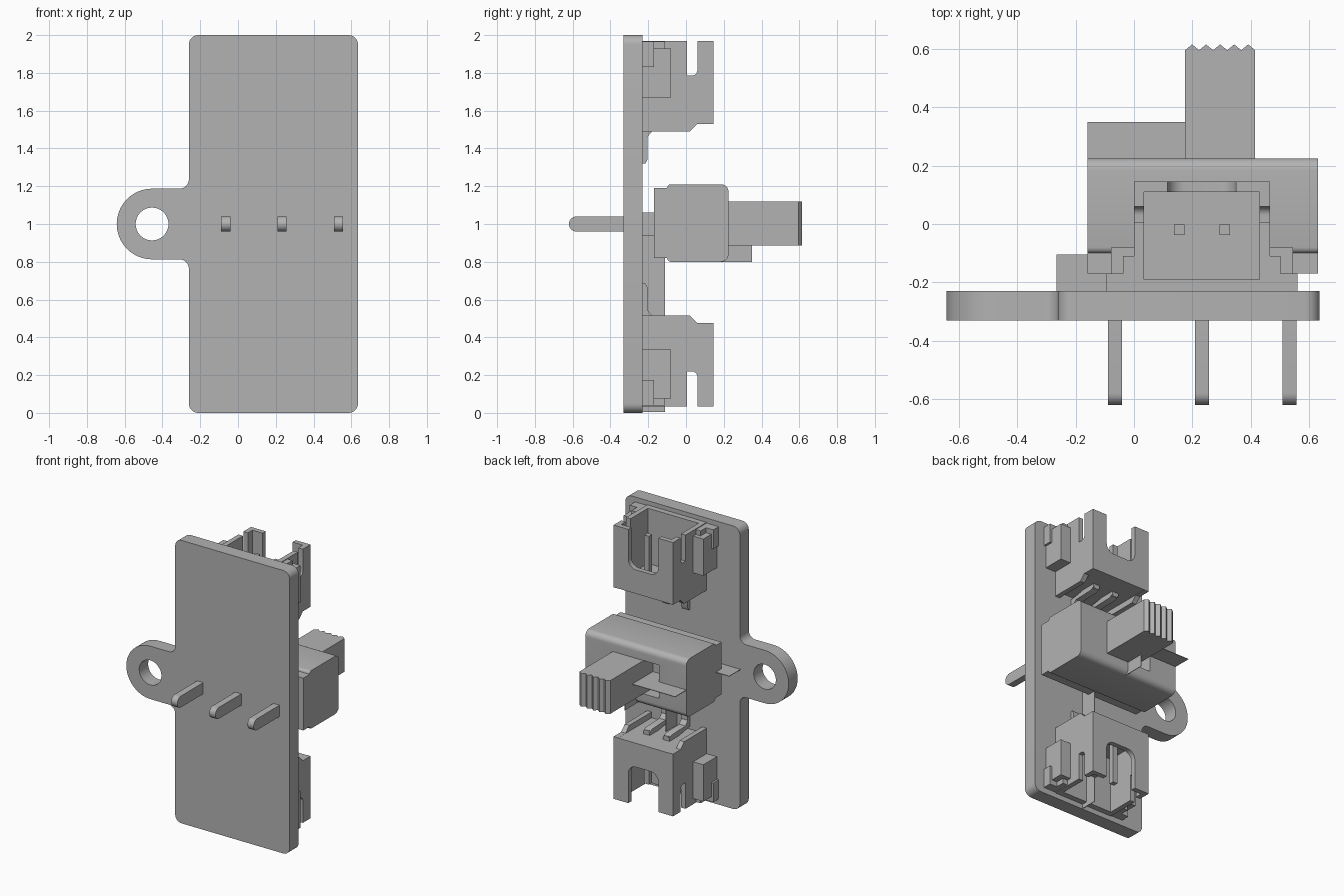
import bpy, bmesh
from math import sin, cos, radians
from mathutils import Matrix

if "Cube" in bpy.data.objects:
    bpy.data.objects.remove(bpy.data.objects["Cube"], do_unlink=True)

grey = bpy.data.materials.new("plain_grey")
grey.use_nodes = True
COLOUR = (0.45, 0.45, 0.45, 1)
grey.diffuse_color = COLOUR
grey.node_tree.nodes["Principled BSDF"].inputs["Base Color"].default_value = COLOUR
parts = []


def arc(a, b, r, start, end, n=8):
    angles = [radians(start + (end - start) * i / n) for i in range(n + 1)]
    return [(a + r * cos(t), b + r * sin(t)) for t in angles]


def prism(name, axis, pts, lo, hi):
    """Extrude a profile, given in the two other axes, along one axis."""
    place = {"x": lambda a, b, h: (h, a, b),
             "y": lambda a, b, h: (a, h, b),
             "z": lambda a, b, h: (a, b, h)}[axis]
    bm = bmesh.new()
    low = [bm.verts.new(place(a, b, lo)) for a, b in pts]
    high = [bm.verts.new(place(a, b, hi)) for a, b in pts]
    bm.faces.new(low)
    bm.faces.new(high)
    for i in range(len(pts)):
        j = (i + 1) % len(pts)
        bm.faces.new((low[i], low[j], high[j], high[i]))
    bmesh.ops.recalc_face_normals(bm, faces=bm.faces)
    mesh = bpy.data.meshes.new(name)
    bm.to_mesh(mesh)
    bm.free()
    mesh.materials.append(grey)
    ob = bpy.data.objects.new(name, mesh)
    bpy.context.collection.objects.link(ob)
    parts.append(ob)
    return ob


def box(name, x, y, z):
    pts = [(x[0], y[0]), (x[1], y[0]), (x[1], y[1]), (x[0], y[1])]
    return prism(name, "z", pts, *z)


def cut(ob, *cutters):
    """Subtract the cutters, then drop them."""
    for c in cutters:
        mod = ob.modifiers.new("cut", "BOOLEAN")
        mod.operation, mod.solver, mod.object = "DIFFERENCE", "EXACT", c
    graph = bpy.context.evaluated_depsgraph_get()
    mesh = bpy.data.meshes.new_from_object(ob.evaluated_get(graph))
    ob.modifiers.clear()
    ob.data = mesh
    for c in cutters:
        parts.remove(c)
        bpy.data.objects.remove(c, do_unlink=True)


# Board with a rounded mounting tab and hole
outline = (arc(.585, .05, .05, -90, 0) + arc(.585, 1.95, .05, 0, 90)
           + arc(-.21, 1.95, .05, 90, 180) + arc(-.31, 1.237, .05, 0, -90)
           + arc(-.455, 1, .187, 90, 270, 32) + arc(-.31, .763, .05, 90, 0)
           + arc(-.21, .05, .05, 180, 270))
board = prism("board", "y", outline, -.33, -.23)
cut(board, prism("hole", "y", arc(-.455, 1, .087, 0, 348.75, 31), -.5, 0))

# Switch pins with rounded tips and wider shoulders
for i, x in enumerate((-.065, .233, .532)):
    tip = arc(-.58, 1, .04, 90, 270, 12) + [(-.15, .96), (-.15, 1.04)]
    prism(f"switch_pin_{i}", "x", tip, x - .024, x + .024)
    box(f"pin_shoulder_{i}", (x - .024, x + .024), (-.23, -.15), (.94, 1.06))

# Switch housing with a slot for the slider
profile = ([(-.17, 1.19), (-.17, .82), (-.1, .82)]
           + arc(-.08, .82, .02, 180, 270, 4) + arc(.185, .84, .04, 270, 360)
           + arc(.185, 1.17, .04, 0, 90) + arc(-.08, 1.19, .02, 90, 180, 4))
housing = prism("switch_housing", "x", profile, -.16, .63)
cut(housing, box("slot", (.055, .415), (.12, .3), (.885, 1.12)))

# Slider with a ridged end
step = .24 / 10
ridges = [(.415 - i * step, .615 if i % 2 else .595) for i in range(11)]
prism("switch_slider", "z", [(.175, .12), (.415, .12)] + ridges, .885, 1.12)

# Thin crossed plates on the board and on the switch
T = .002
box("board_plate_flat", (-.265, .235), (-.23, -.105), (1 - T, 1 + T))
box("board_plate_upright", (.235 - T, .235 + T), (-.23, -.11), (.005, 1))
box("switch_plate_flat", (-.16, .235), (.12, .35), (1 - T, 1 + T))
box("switch_plate_upright", (.235 - T, .235 + T), (.12, .35), (.8, 1))


# Connector, opening upward
def connector():
    first = len(parts)
    side = [(-.23, 1.49), (.02, 1.49), (.06, 1.53), (.145, 1.53),
            (.145, 1.97), (-.23, 1.97)]
    shell = prism("connector_shell", "x", side, 0, .465)
    u_shape = ([(.35, 2.1), (.115, 2.1)] + arc(.175, 1.76, .06, 180, 270)
               + arc(.29, 1.76, .06, 270, 360))
    notch = ([(.06, 2.1), (.005, 2.1), (.005, 1.785)]
             + arc(.03, 1.815, .03, 270, 360))
    cut(shell,
        box("cavity", (.035, .43), (-.19, .11), (1.58, 2.1)),
        prism("window", "y", u_shape, .05, .3),
        prism("notches", "x", notch, -.1, .6),
        box("leg_recess", (.035, .43), (-.3, .3), (1.4, 1.531)))
    for i, x in enumerate((.155, .31)):
        box(f"contact_{i}", (x - .018, x + .018), (-.038, -.002), (1.5, 1.88))
        leg = [(-.002, 1.54), (-.002, 1.51), (-.03, 1.495), (-.18, 1.49),
               (-.205, 1.46), (-.205, 1.34), (-.215, 1.32), (-.23, 1.32),
               (-.23, 1.51), (-.05, 1.54)]
        prism(f"contact_leg_{i}", "x", leg, x - .025, x + .025)
    for name, sign in (("right", -1), ("left", 1)):
        def span(a, b):
            return sorted((.2325 + sign * a, .2325 + sign * b))
        box(f"{name}_ear", span(.23, .312), (-.23, -.08), (1.67, 1.93))
        box(f"{name}_anchor", span(.27, .327), (-.23, -.17), (1.83, 1.965))
        box(f"{name}_ear_clip", span(.23, .27), (-.23, -.11), (1.9, 1.965))
    return parts[first:]


# Second connector, mirrored to open downward
flip = Matrix.Translation((0, 0, 2.005)) @ Matrix.Diagonal((1, 1, -1, 1))
for ob in connector():
    twin = ob.copy()
    twin.data = ob.data.copy()
    twin.data.transform(flip)
    twin.data.flip_normals()
    twin.name = "lower_" + ob.name
    ob.name = "upper_" + ob.name
    bpy.context.collection.objects.link(twin)
    parts.append(twin)

# Smooth the rounded edges only
bpy.ops.object.select_all(action="DESELECT")
for ob in parts:
    ob.select_set(True)
bpy.context.view_layer.objects.active = board
bpy.ops.object.shade_smooth_by_angle(angle=radians(30))
